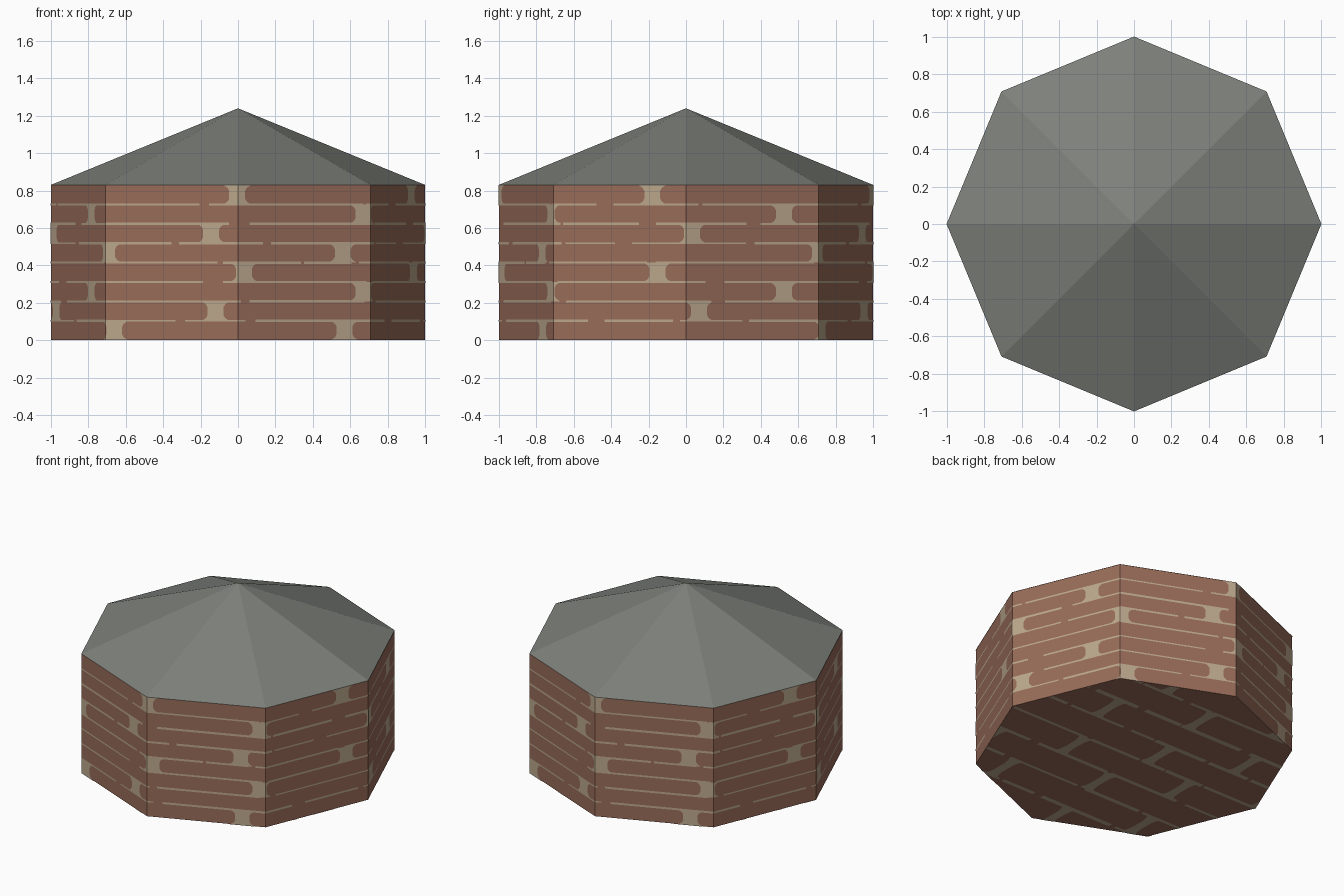
import bpy, bmesh, math, random
from mathutils import Vector

if "Cube" in bpy.data.objects:
    bpy.data.objects.remove(bpy.data.objects["Cube"])

random.seed(4)
SIDES, WALL_H, APEX = 8, 0.83, 1.24
SKIN = 0.0015                                # mortar plate offset
STEP = 2 * math.pi / SIDES


def material(name, rgb):
    m = bpy.data.materials.new(name)
    m.diffuse_color = (*rgb, 1)
    m.use_nodes = True
    m.node_tree.nodes["Principled BSDF"].inputs["Base Color"].default_value = m.diffuse_color
    return m


BRICK = material("red brick", (0.315, 0.150, 0.100))
MORTAR = material("pale mortar", (0.50, 0.39, 0.265))
SLATE = material("grey slate", (0.205, 0.216, 0.195))


def finish(bm, name, mat):
    me = bpy.data.meshes.new(name)
    bm.to_mesh(me)
    bm.free()
    me.materials.append(mat)
    ob = bpy.data.objects.new(name, me)
    bpy.context.collection.objects.link(ob)
    return ob


def ring_point(i, z, r=1.0):
    a = -0.75 * math.pi + i * STEP           # corner 0 is front left
    return Vector((r * math.cos(a), r * math.sin(a), z))


# Walls and floor: an open-topped octagonal prism
bm = bmesh.new()
low = [bm.verts.new(ring_point(i, SKIN)) for i in range(SIDES)]
high = [bm.verts.new(ring_point(i, WALL_H)) for i in range(SIDES)]
for i in range(SIDES):
    j = (i + 1) % SIDES
    bm.faces.new((low[i], low[j], high[j], high[i]))
bm.faces.new(low[::-1])
finish(bm, "brick_walls", BRICK)

# Roof: a shallow octagonal pyramid
bm = bmesh.new()
eave = [bm.verts.new(ring_point(i, WALL_H, 1.002)) for i in range(SIDES)]
tip = bm.verts.new((0, 0, APEX))
for i in range(SIDES):
    bm.faces.new((eave[i], eave[(i + 1) % SIDES], tip))
bm.faces.new(eave[::-1])
finish(bm, "roof", SLATE)

# Mortar pattern on a unit tile: eight courses with two joints in each
JOINTS = [(0.05, 1.38), (0.635, 2.37), (1.49, 2.86), (0.80, 2.13),
          (0.01, 1.37), (0.61, 2.33), (1.49, 2.86), (0.76, 2.10)]
PERIOD = 3.06
FLARE = [(0.0, 0.026), (0.15, 0.018), (0.3, 0.015),
         (0.7, 0.015), (0.85, 0.018), (1.0, 0.026)]
quads = []
for row, joints in enumerate(JOINTS):
    for s in joints:                         # upright joints, flared at the ends
        c = s / PERIOD
        for (t0, w0), (t1, w1) in zip(FLARE, FLARE[1:]):
            v0, v1 = (row + t0) / 8, (row + t1) / 8
            quads.append(((c - w0, v0), (c + w0, v0), (c + w1, v1), (c - w1, v1)))
    if row:                                  # broken bed lines
        u = 0.0
        while u < 1:
            end = min(1, u + random.uniform(0.08, 0.3))
            h = random.uniform(0.005, 0.009)
            v = row / 8
            quads.append(((u, v - h), (end, v - h), (end, v + h), (u, v + h)))
            u = end + random.uniform(0.004, 0.04)


def flat_pattern(repeats, width, height, x0=0.0, y0=0.0):
    b = bmesh.new()
    for n in range(repeats):
        for q in quads:
            b.faces.new([b.verts.new((x0 + (u + n) * width, y0 + v * height, 0))
                         for u, v in q])
    return b


def cut(b, co, no, trim=False):
    geom = b.verts[:] + b.edges[:] + b.faces[:]
    bmesh.ops.bisect_plane(b, geom=geom, dist=1e-6, plane_co=co, plane_no=no,
                           clear_outer=trim)


# Wall mortar: pattern laid flat, creased at the corners, wrapped round
side = 1.0
bm = flat_pattern(2, SIDES / 2, WALL_H)
for i in range(SIDES + 1):
    cut(bm, (i * side, 0, 0), (1, 0, 0))
for v in bm.verts:
    s = v.co.x
    if abs(s - round(s)) < 1e-5:
        s = round(s)
    k = math.floor(s)
    z = v.co.y
    v.co = ring_point(k, z, 1 + SKIN).lerp(ring_point(k + 1, z, 1 + SKIN), s - k)
finish(bm, "wall_mortar", MORTAR)

# Floor mortar: same pattern, trimmed to the octagon and facing down
bm = flat_pattern(1, 2, 2, -1, -1)
for i in range(SIDES):
    mid = (ring_point(i, 0) + ring_point(i + 1, 0)) / 2
    cut(bm, mid, mid.normalized(), trim=True)
bmesh.ops.reverse_faces(bm, faces=bm.faces[:])
finish(bm, "floor_mortar", MORTAR)
